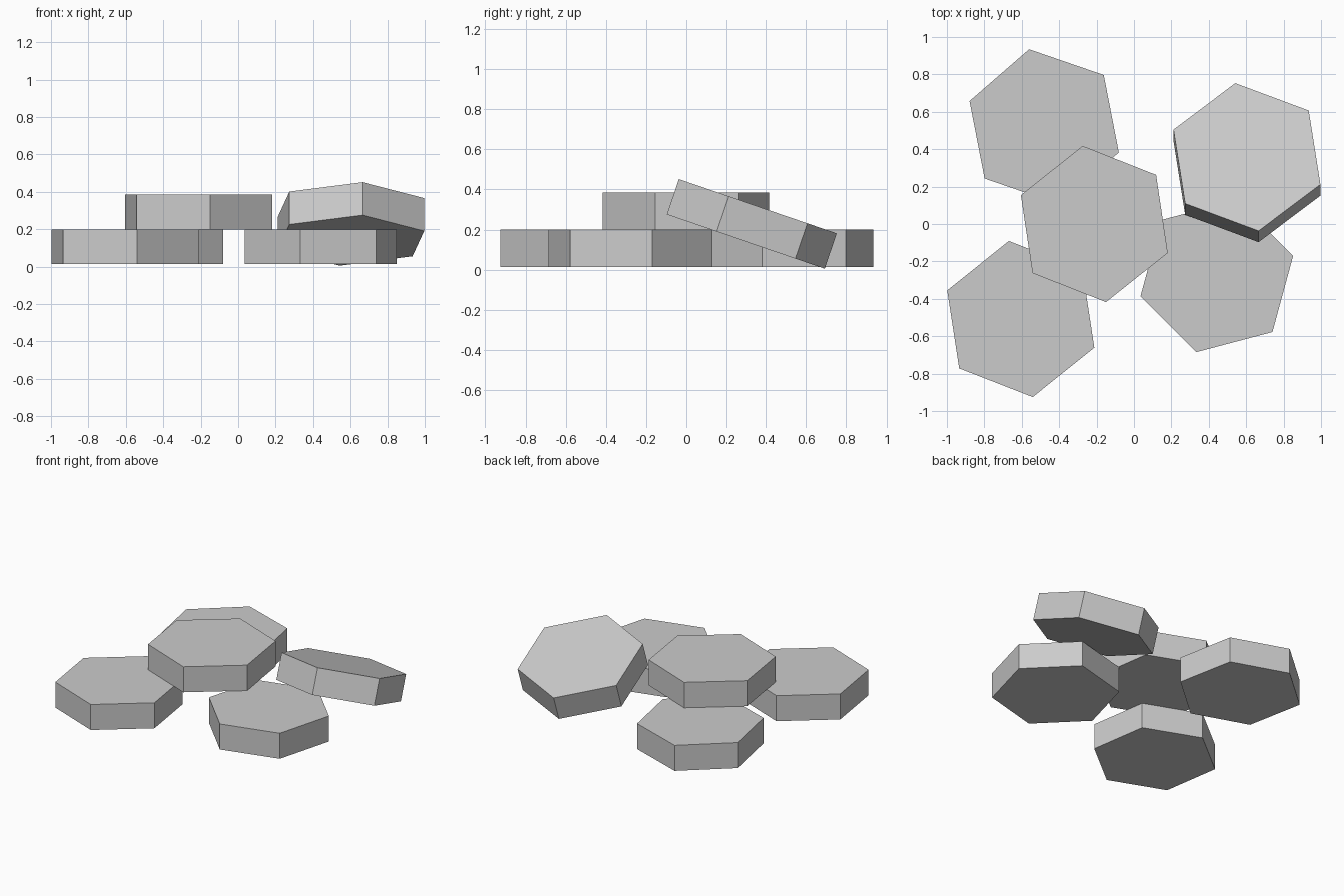
import bpy
from math import radians

cube = bpy.data.objects.get("Cube")
if cube:
    bpy.data.objects.remove(cube, do_unlink=True)

RADIUS = 0.422
THICKNESS = 0.186

# Single grey material
grey = bpy.data.materials.new("plain_grey")
grey.use_nodes = True
colour = (0.6, 0.6, 0.6, 1.0)
grey.diffuse_color = colour
grey.node_tree.nodes["Principled BSDF"].inputs["Base Color"].default_value = colour


def hex_tile(name, centre, corner_angle, tilt=0.0):
    """Hexagonal slab with a corner at corner_angle from +x, tipped about x."""
    bpy.ops.mesh.primitive_cylinder_add(vertices=6, radius=RADIUS, depth=THICKNESS)
    tile = bpy.context.object
    tile.name = name
    # The primitive's corners start on the y axis, so 30 degrees off +x
    tile.rotation_euler = (radians(tilt), 0, radians(corner_angle - 30))
    # XYZ order spins about x first; ZYX spins the tile in its plane, then tips it
    tile.rotation_mode = 'ZYX'
    tile.location = centre
    tile.data.materials.append(grey)
    return tile


lower = 0.013 + THICKNESS / 2
upper = lower + THICKNESS

# Flat tiles on the ground
hex_tile("back_right_tile", (-0.48, 0.52, lower), 41)
hex_tile("front_right_tile", (-0.605, -0.508, lower), 38.7)
hex_tile("front_left_tile", (0.443, -0.278, lower), 14.8)

# Tile stacked on top
hex_tile("stacked_tile", (-0.212, 0, upper), 38.5)

# Tile leaning on the front left one
hex_tile("leaning_tile", (0.604, 0.328, 0.228), 38.5, tilt=-18.9)
